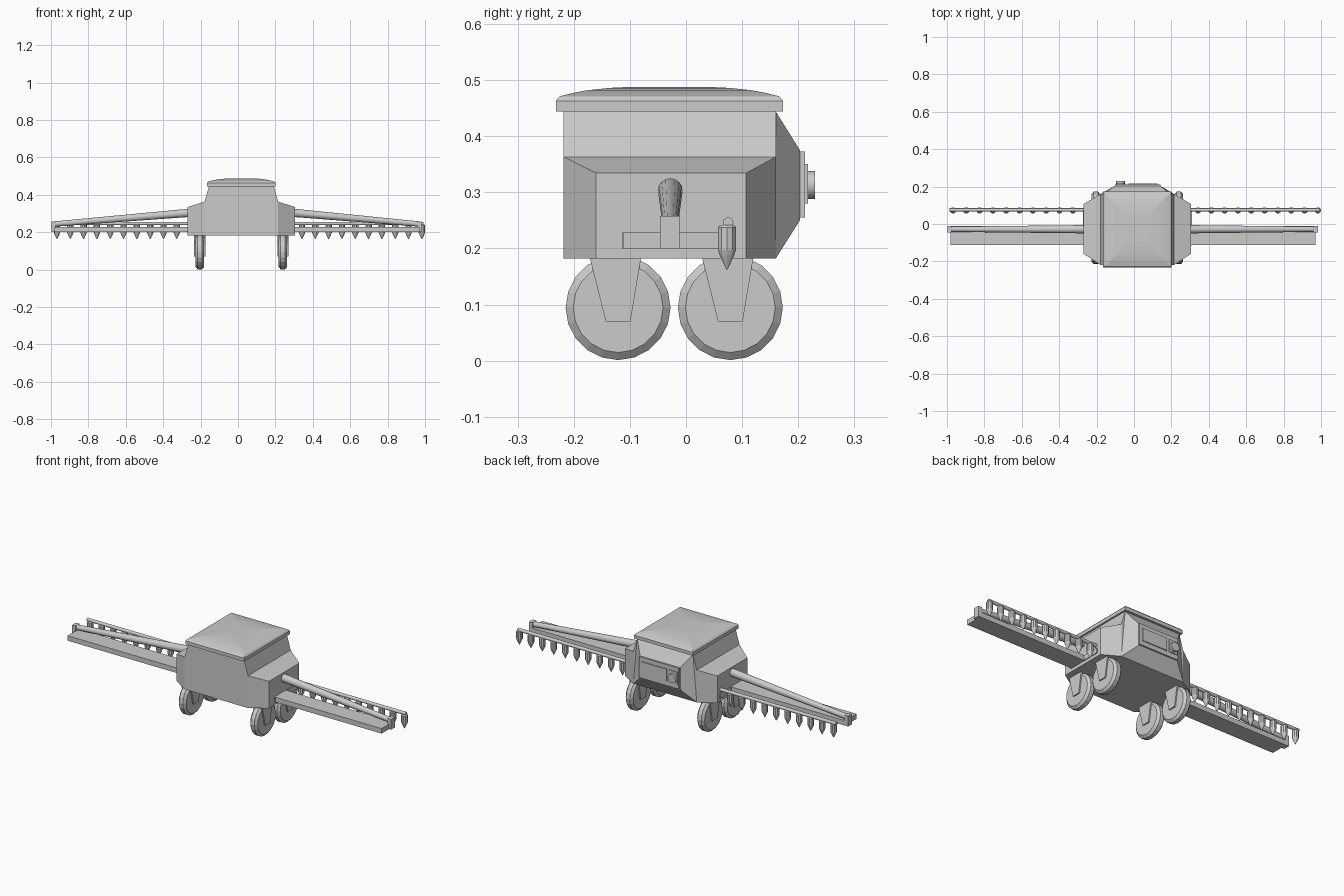
import bpy, bmesh, math
from mathutils import Vector

if "Cube" in bpy.data.objects:
    bpy.data.objects.remove(bpy.data.objects["Cube"])

CX = 0.018  # body centre in x


def loft(name, rings, smooth=False):
    """Skin closed rings of equal length and cap both ends."""
    bm = bmesh.new()
    vs = [[bm.verts.new(p) for p in r] for r in rings]
    n = len(vs[0])
    for a, b in zip(vs, vs[1:]):
        for i in range(n):
            j = (i + 1) % n
            bm.faces.new((a[i], a[j], b[j], b[i]))
    bm.faces.new(vs[0])
    bm.faces.new(vs[-1])
    bmesh.ops.recalc_face_normals(bm, faces=bm.faces)
    me = bpy.data.meshes.new(name)
    bm.to_mesh(me)
    bm.free()
    ob = bpy.data.objects.new(name, me)
    bpy.context.collection.objects.link(ob)
    if smooth:
        bpy.ops.object.select_all(action='DESELECT')
        ob.select_set(True)
        bpy.context.view_layer.objects.active = ob
        bpy.ops.object.shade_smooth_by_angle(angle=math.radians(40))
    return ob


def rect(x0, x1, y0, y1, z):
    return [(x0, y0, z), (x1, y0, z), (x1, y1, z), (x0, y1, z)]


def box(name, x, y, z):
    return loft(name, [rect(*x, *y, z[0]), rect(*x, *y, z[1])])


def turned(name, start, end, profile, sides, smooth=False):
    """Turn (fraction along axis, radius) pairs around the line start-end."""
    a, b = Vector(start), Vector(end)
    rot = (b - a).to_track_quat('Z', 'Y')
    rings = []
    for t, r in profile:
        c = a.lerp(b, t)
        rings.append([c + rot @ Vector((r * math.cos(2 * math.pi * k / sides),
                                        r * math.sin(2 * math.pi * k / sides), 0))
                      for k in range(sides)])
    return loft(name, rings, smooth)


# Central hull, narrowing above the shoulders
loft("hull", [rect(CX - w, CX + w, -0.218, 0.16, z)
              for w, z in ((0.197, 0.182), (0.197, 0.363), (0.173, 0.446))])

# Roof: rim slab with chamfer, then shallow dome
loft("roof", [rect(CX - 0.183 + i, CX + 0.183 - i, -0.232 + i, 0.173 - i, z)
              for i, z in ((0, 0.444), (0, 0.463), (0.007, 0.471), (0.03, 0.477),
                           (0.057, 0.482), (0.095, 0.486), (0.135, 0.488))])

# Tapered rear housing with access panel and knob
loft("rear_housing", [
    [(CX - 0.197, 0.16, 0.182), (CX + 0.197, 0.16, 0.182),
     (CX + 0.173, 0.16, 0.444), (CX - 0.173, 0.16, 0.444)],
    [(CX - 0.125, 0.203, 0.25), (CX + 0.125, 0.203, 0.25),
     (CX + 0.125, 0.203, 0.375), (CX - 0.125, 0.203, 0.375)]])
box("rear_plate", (-0.102, 0.142), (0.2, 0.212), (0.255, 0.373))
box("rear_panel", (-0.03, 0.125), (0.21, 0.217), (0.28, 0.35))
box("knob_base", (-0.095, -0.045), (0.21, 0.217), (0.28, 0.35))
turned("knob", (-0.072, 0.21, 0.313), (-0.072, 0.23, 0.313), [(0, 0.025), (1, 0.025)], 16, True)

# Wheels with chamfered tyres, each held by a pair of tapered fork plates
for s in (-1, 1):
    wx = CX + s * 0.222
    for y in (-0.121, 0.079):
        turned("wheel", (wx - 0.023, y, 0.0945), (wx + 0.023, y, 0.0945),
               [(0, 0.08), (0.25, 0.0935), (0.75, 0.0935), (1, 0.08)], 20)
        for t in (-1, 1):
            xa, xb = sorted((wx + t * 0.021, wx + t * 0.03))
            loft("wheel_fork", [rect(xa, xb, y - 0.022, y + 0.022, 0.07),
                                rect(xa, xb, y - 0.052, y + 0.042, 0.19)])

# Side pods and spray arms; the arm ends differ slightly left to right
for s, rod_end, rail_end, slab_end in ((-1, 0.998, 0.987, 0.98), (1, 0.983, 0.992, 0.97)):
    def X(d, s=s):
        return CX + s * d

    loft("side_pod", [
        [(X(0.18), -0.218, 0.182), (X(0.18), 0.16, 0.182),
         (X(0.18), 0.16, 0.363), (X(0.18), -0.218, 0.363)],
        [(X(0.197), -0.218, 0.182), (X(0.197), 0.16, 0.182),
         (X(0.197), 0.16, 0.363), (X(0.197), -0.218, 0.363)],
        [(X(0.287), -0.16, 0.182), (X(0.287), 0.107, 0.182),
         (X(0.287), 0.107, 0.334), (X(0.287), -0.16, 0.334)]])

    def span(a, b, s=s):
        return tuple(sorted((a, b)))

    root = X(0.28)
    box("arm_mount", span(root, X(0.292)), (-0.114, 0.085), (0.2, 0.228))
    box("arm_panel", span(root, s * slab_end), (-0.112, -0.012), (0.2, 0.228))
    box("arm_end_bracket", span(s * (rod_end - 0.022), s * rod_end), (-0.046, -0.012), (0.2, 0.258))
    turned("arm_strut", (root, -0.028, 0.303), (s * (rod_end - 0.01), -0.028, 0.243),
           [(0, 0.022), (1, 0.014)], 16, True)
    turned("nozzle_rail", (X(0.25), 0.075, 0.246), (s * rail_end, 0.075, 0.246),
           [(0, 0.0095), (1, 0.0095)], 10, True)

    # Row of pointed nozzles under the rail
    tip = 0.983 if s > 0 else 0.968
    for i in range(10):
        x = s * (tip - 0.0712 * i)
        turned("nozzle", (x, 0.073, 0.242), (x, 0.073, 0.162),
               [(0, 0.013), (0.06, 0.017), (0.56, 0.017), (0.68, 0.0135), (1, 0.001)], 10)
